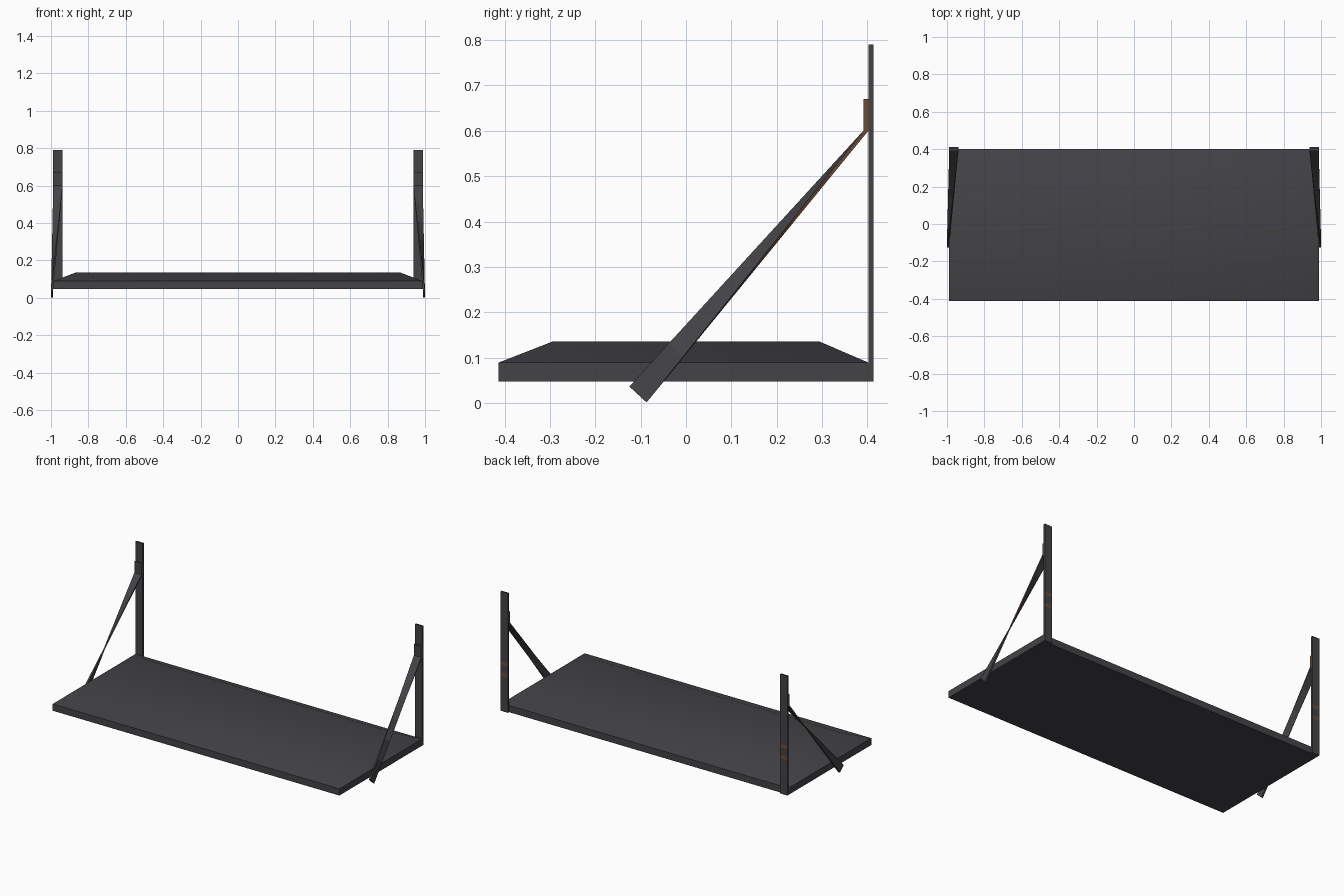
import bpy
from mathutils import Vector

if "Cube" in bpy.data.objects:
    bpy.data.objects.remove(bpy.data.objects["Cube"])


def material(name, rgb):
    m = bpy.data.materials.new(name)
    m.diffuse_color = (*rgb, 1)
    m.use_nodes = True
    m.node_tree.nodes["Principled BSDF"].inputs["Base Color"].default_value = m.diffuse_color
    return m


iron = material("dark iron", (0.057, 0.056, 0.063))
rust = material("worn brown", (0.15, 0.07, 0.04))


def loft(name, rings, rust_rule=None, smooth=False):
    """Skin a list of four-cornered rings and cap both ends."""
    verts = [Vector(p) for r in rings for p in r]
    faces = [(3, 2, 1, 0)]
    cols = [0]
    for i in range(len(rings) - 1):
        for k in range(4):
            a, b = i * 4 + k, i * 4 + (k + 1) % 4
            faces.append((a, b, b + 4, a + 4))
            cols.append(1 if rust_rule and rust_rule(i, k) else 0)
    n = len(verts)
    faces.append((n - 4, n - 3, n - 2, n - 1))
    cols.append(0)
    me = bpy.data.meshes.new(name)
    me.from_pydata(verts, [], faces)
    me.materials.append(iron)
    me.materials.append(rust)
    for p, c in zip(me.polygons, cols):
        p.material_index = c
    ob = bpy.data.objects.new(name, me)
    bpy.context.collection.objects.link(ob)
    # consistent outward normals
    import bmesh
    bm = bmesh.new()
    bm.from_mesh(me)
    bmesh.ops.recalc_face_normals(bm, faces=bm.faces)
    bm.to_mesh(me)
    bm.free()
    if smooth:
        bpy.ops.object.select_all(action='DESELECT')
        ob.select_set(True)
        bpy.context.view_layer.objects.active = ob
        bpy.ops.object.shade_smooth_by_angle(angle=0.6)
    return ob


def rect(x0, x1, y0, y1, z):
    return [(x0, y0, z), (x1, y0, z), (x1, y1, z), (x0, y1, z)]


# shelf board with a gently raised centre
loft("shelf_board", [
    rect(-0.988, 0.988, -0.413, 0.402, 0.047),
    rect(-0.988, 0.988, -0.413, 0.402, 0.089),
    rect(-0.868, 0.868, -0.295, 0.295, 0.135)], smooth=True)

for side, s in (("left", -1), ("right", 1)):
    # wall upright, with two worn bands on its back face
    zs = [0.047, 0.265, 0.287, 0.335, 0.357, 0.79]
    loft(side + "_upright",
         [rect(s * 0.938, s * 0.988, 0.402, 0.413, z) for z in zs],
         lambda i, k: k == 2 and i in (1, 3))

    # twisted strap: flat tab on the upright, turning to lie on the shelf end
    tab = rect(s * 0.938, s * 0.988, 0.391, 0.402, 0.67)
    fold = rect(s * 0.938, s * 0.988, 0.391, 0.402, 0.60)
    foot = [(s * 1.0, -0.125, 0.036), (s * 1.0, -0.087, 0.001),
            (s * 0.989, -0.087, 0.001), (s * 0.989, -0.125, 0.036)]
    steps = 6
    rings = [tab, fold]
    for i in range(1, steps + 1):
        rings.append([Vector(a).lerp(Vector(b), i / steps)
                      for a, b in zip(fold, foot)])
    # narrow edges are worn along the upper half
    loft(side + "_strap", rings, lambda i, k: k in (1, 3) and i < 4)
